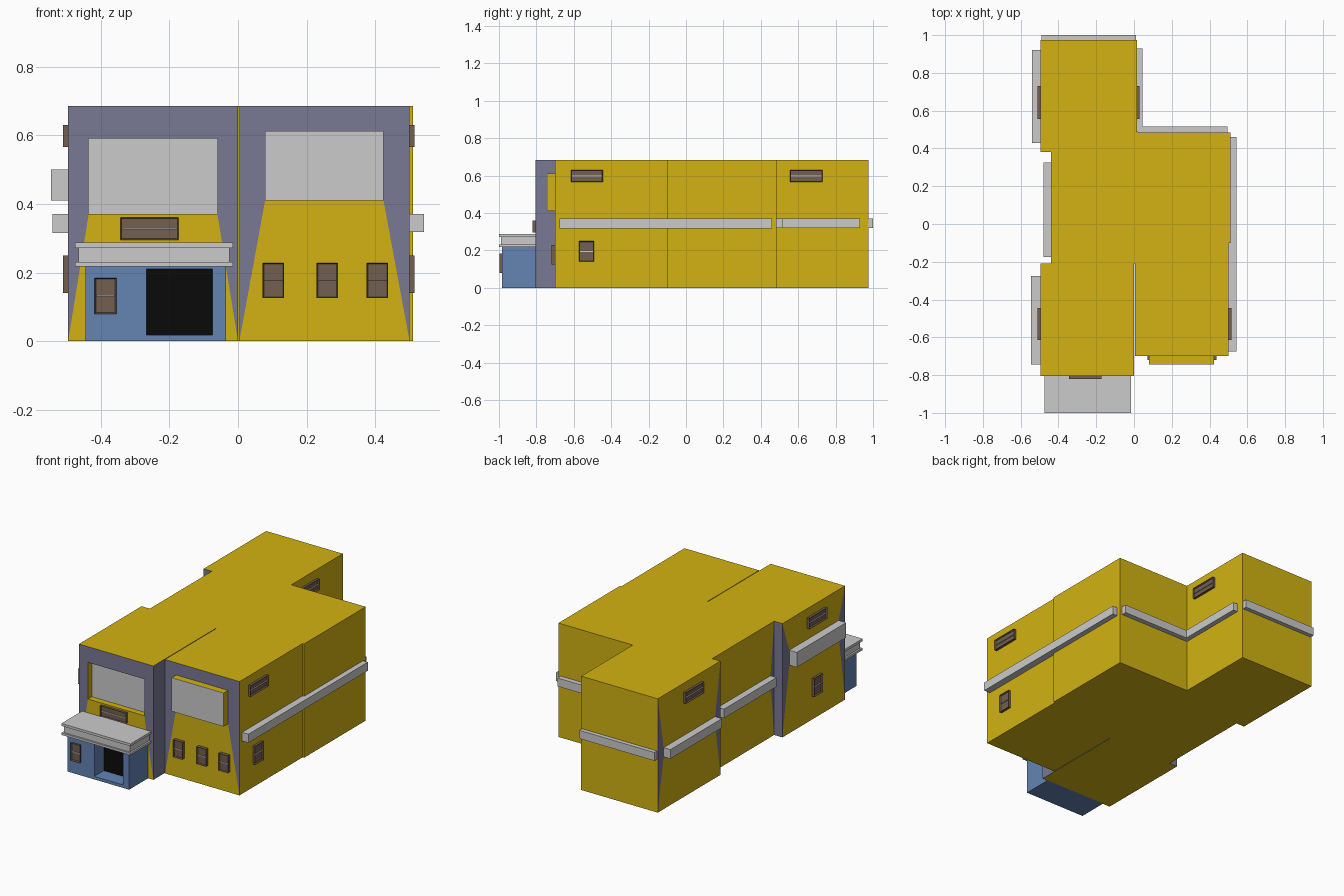
import bpy, bmesh
from math import radians
from mathutils import Matrix, Vector

if "Cube" in bpy.data.objects:
    bpy.data.objects.remove(bpy.data.objects["Cube"])


def material(name, r, g, b):
    m = bpy.data.materials.new(name)
    m.diffuse_color = (r, g, b, 1)
    m.use_nodes = True
    m.node_tree.nodes["Principled BSDF"].inputs["Base Color"].default_value = m.diffuse_color
    return m


YELLOW = material("yellow", 0.65, 0.45, 0.006)
PURPLE = material("purple", 0.19, 0.19, 0.30)
BLUE = material("blue", 0.125, 0.23, 0.45)
BROWN = material("brown", 0.17, 0.115, 0.08)
BLACK = material("black", 0.003, 0.003, 0.003)


def finish(bm, name, *mats):
    bmesh.ops.remove_doubles(bm, verts=bm.verts, dist=1e-5)
    bmesh.ops.recalc_face_normals(bm, faces=bm.faces)
    me = bpy.data.meshes.new(name)
    bm.to_mesh(me)
    bm.free()
    for m in mats:
        me.materials.append(m)
    ob = bpy.data.objects.new(name, me)
    bpy.context.collection.objects.link(ob)
    return ob


def add_box(bm, x0, x1, y0, y1, z0, z1):
    mat = Matrix.Translation(((x0 + x1) / 2, (y0 + y1) / 2, (z0 + z1) / 2)) \
        @ Matrix.Diagonal((x1 - x0, y1 - y0, z1 - z0, 1))
    bmesh.ops.create_cube(bm, size=1, matrix=mat)


def box(name, *dims, mat=None):
    bm = bmesh.new()
    add_box(bm, *dims)
    return finish(bm, name, *([mat] if mat else []))


H = 0.685
Y, P = 0, 1


def face(bm, pts, mi):
    bm.faces.new([bm.verts.new(p) for p in pts]).material_index = mi


def quad(p, q, t0, t1, z0, z1, out=0.0):
    """Rectangle on the wall from p to q, pushed outwards by out."""
    d = (Vector(q) - Vector(p)).normalized()
    n = Vector((d.y, -d.x)) * out
    pt = lambda t, z: (p[0] + d.x * t + n.x, p[1] + d.y * t + n.y, z)
    return [pt(t0, z0), pt(t1, z0), pt(t1, z1), pt(t0, z1)]


def wall(bm, p, q, mi=Y, panel=None, frame=(Y, Y, Y, Y), out=0.0):
    outer = quad(p, q, 0, (Vector(q) - Vector(p)).length, 0, H)
    if not panel:
        return face(bm, outer, mi)
    inner, cap = quad(p, q, *panel), quad(p, q, *panel, out)
    for i in range(4):                       # bottom, right, top, left
        j = (i + 1) % 4
        face(bm, [outer[i], outer[j], inner[j], inner[i]], frame[i])
        if out:
            face(bm, [inner[i], inner[j], cap[j], cap[i]], Y)
    face(bm, cap, Y)


# Main building: plan outline, with colour or framed panel for each wall
SIDES = (Y, P, Y, P)
FRONT = (Y, P, P, P)
plan = [
    ((-0.495, -0.805), dict(panel=(0.06, 0.435, 0.37, 0.59), frame=FRONT, out=-0.04)),
    ((0, -0.805), dict(mi=P)),
    ((0, -0.21), {}),
    ((0.004, -0.21), {}),
    ((0.004, -0.70), dict(panel=(0.075, 0.42, 0.41, 0.612), frame=FRONT, out=0.04)),
    ((0.50, -0.70), {}),
    ((0.50, -0.10), {}),
    ((0.51, -0.10), {}),
    ((0.51, 0.485), {}),
    ((0.015, 0.485), {}),
    ((0.015, 0.975), {}),
    ((-0.495, 0.975), dict(panel=(0.055, 0.545, 0.315, 0.37), frame=SIDES)),
    ((-0.495, 0.38), dict(mi=P)),
    ((-0.44, 0.38), dict(panel=(0.055, 0.555, 0.315, 0.37), frame=SIDES)),
    ((-0.44, -0.21), dict(mi=P)),
    ((-0.495, -0.21), dict(panel=(0.065, 0.535, 0.41, 0.50), frame=SIDES)),
]
bm = bmesh.new()
for i, (p, opts) in enumerate(plan):
    wall(bm, p, plan[(i + 1) % len(plan)][0], **opts)
for z in (0, H):
    face(bm, [(*p, z) for p, _ in plan], Y)
finish(bm, "building_body", YELLOW, PURPLE)

# Grey sign panels on the front
box("left_front_panel", -0.435, -0.06, -0.768, -0.764, 0.37, 0.59)
box("right_front_panel", 0.079, 0.424, -0.743, -0.739, 0.41, 0.612)

# Grey bands around the walls
bands = {
    "left_front_band": (-0.545, -0.49, -0.745, -0.275, 0.41, 0.50),
    "left_middle_band": (-0.48, -0.435, -0.175, 0.325, 0.315, 0.37),
    "left_back_band": (-0.54, -0.49, 0.43, 0.92, 0.315, 0.37),
    "back_band": (-0.49, 0.01, 0.97, 1.0, 0.32, 0.37),
    "inner_side_band": (0.01, 0.045, 0.487, 0.93, 0.32, 0.37),
    "inner_back_band": (0.02, 0.495, 0.48, 0.515, 0.32, 0.37),
    "right_band": (0.495, 0.542, -0.675, 0.46, 0.318, 0.37),
}
for name, dims in bands.items():
    box(name, *dims)

# Entrance porch: blue box with a deep door opening
porch = box("entrance_porch", -0.445, -0.035, -0.985, -0.80, 0, 0.22, mat=BLUE)
cutter = box("door_cutter", -0.267, -0.075, -1.05, -0.89, 0.018, 0.21, mat=BLUE)
cutter.hide_render = True
cutter.hide_set(True)
cut = porch.modifiers.new("door_opening", 'BOOLEAN')
cut.operation, cut.solver, cut.object = 'DIFFERENCE', 'EXACT', cutter
box("door", -0.267, -0.075, -0.894, -0.888, 0.018, 0.21, mat=BLACK)

# Stepped canopy over the entrance
box("canopy_lower", -0.475, -0.015, -1.0, -0.80, 0.218, 0.231)
box("canopy_middle", -0.465, -0.025, -0.99, -0.80, 0.231, 0.272)
box("canopy_top", -0.475, -0.015, -1.0, -0.80, 0.272, 0.287)


def window(name, x, y, z, w, h, turn=0, out=0.015):
    """Framed window with a sunken pane and a middle bar."""
    place = Matrix.Translation((x, y, z)) @ Matrix.Rotation(radians(turn), 4, 'Z')
    bm = bmesh.new()
    add_box(bm, -w / 2, w / 2, -out, 0.005, -h / 2, h / 2)
    bm.normal_update()
    front = min(bm.faces, key=lambda f: f.calc_center_median().y)
    bmesh.ops.inset_region(bm, faces=[front], thickness=0.005)
    for v in front.verts:
        v.co.y += 0.008
    bm.transform(place)
    finish(bm, name, BROWN)
    bm = bmesh.new()
    add_box(bm, -w / 2 + 0.005, w / 2 - 0.005, -out + 0.002, -out + 0.01, -0.002, 0.002)
    bm.transform(place)
    finish(bm, name + "_bar")


# Front windows
for i, x in enumerate((0.103, 0.26, 0.406)):
    window(f"front_window_{i + 1}", x, -0.70, 0.177, 0.062, 0.103, out=0.02)
window("front_upper_window", -0.258, -0.805, 0.328, 0.17, 0.065)
window("entrance_window", -0.386, -0.985, 0.132, 0.063, 0.105, out=0.012)

# Side windows
for side, x, back_x, turn in (("right", 0.50, 0.015, 90), ("left", -0.495, -0.495, -90)):
    window(side + "_upper_window", x, -0.53, 0.598, 0.17, 0.065, turn)
    window(side + "_lower_window", x, -0.532, 0.195, 0.08, 0.11, turn)
    window(side + "_back_window", back_x, 0.643, 0.598, 0.175, 0.065, turn)
